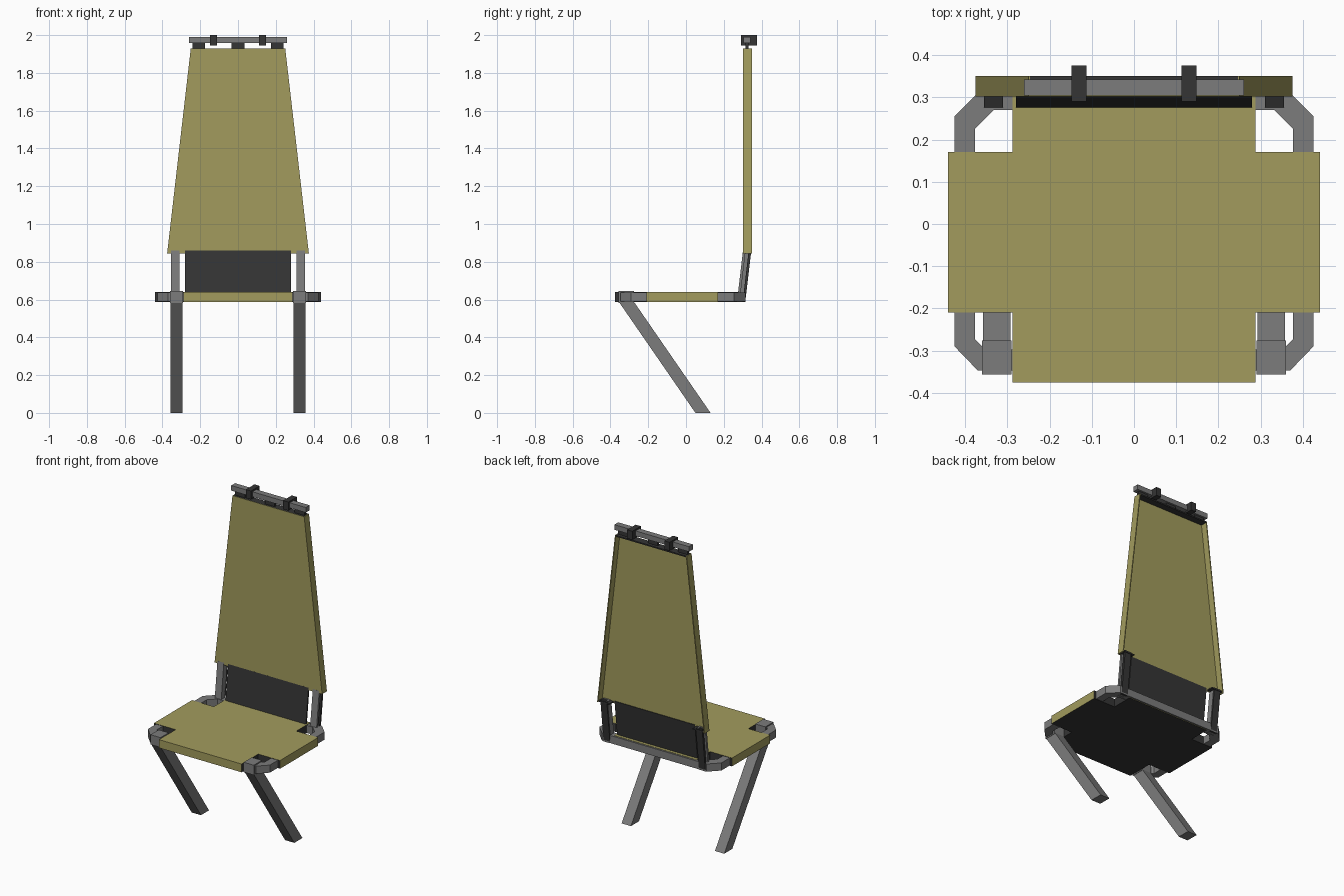
import bpy, bmesh

if "Cube" in bpy.data.objects:
    bpy.data.objects.remove(bpy.data.objects["Cube"])

def material(name, rgb):
    m = bpy.data.materials.new(name)
    m.diffuse_color = (*rgb, 1)
    m.use_nodes = True
    m.node_tree.nodes["Principled BSDF"].inputs["Base Color"].default_value = m.diffuse_color
    return m

OLIVE = material("olive_fabric", (0.36, 0.33, 0.11))
DARK = material("dark_metal", (0.035, 0.035, 0.035))
GREY = material("grey_metal", (0.2, 0.2, 0.2))

def finish(name, bm, *mats):
    bmesh.ops.recalc_face_normals(bm, faces=bm.faces)
    me = bpy.data.meshes.new(name)
    bm.to_mesh(me)
    bm.free()
    for m in mats:
        me.materials.append(m)
    ob = bpy.data.objects.new(name, me)
    bpy.context.collection.objects.link(ob)
    return ob

def prism(name, pts, vec, mat):
    """Extrude a closed 3D polygon along vec."""
    bm = bmesh.new()
    f = bm.faces.new([bm.verts.new(p) for p in pts])
    r = bmesh.ops.extrude_face_region(bm, geom=[f])
    bmesh.ops.translate(bm, vec=vec, verts=[v for v in r["geom"] if isinstance(v, bmesh.types.BMVert)])
    return finish(name, bm, mat)

def box(name, x0, x1, y0, y1, z0, z1, mat):
    return prism(name, [(x0, y0, z0), (x1, y0, z0), (x1, y1, z0), (x0, y1, z0)], (0, 0, z1 - z0), mat)

def side_prism(name, x0, x1, yz, mat):
    """Side profile (y, z) extruded across x."""
    return prism(name, [(x0, y, z) for y, z in yz], (x1 - x0, 0, 0), mat)

def mirrored(half):
    return half + [(-x, y) for x, y in reversed(half)]

# Seat: cross-shaped cushion, dark underside and corner cut-outs
Z0, Z1 = 0.588, 0.64
outline = mirrored([(0.288, -0.375), (0.288, -0.21), (0.44, -0.21),
                    (0.44, 0.17), (0.288, 0.17), (0.288, 0.305)])
bm = bmesh.new()
top = bm.faces.new([bm.verts.new((x, y, Z1)) for x, y in outline])
r = bmesh.ops.extrude_face_region(bm, geom=[top])
bmesh.ops.translate(bm, vec=(0, 0, Z0 - Z1), verts=[v for v in r["geom"] if isinstance(v, bmesh.types.BMVert)])
bmesh.ops.recalc_face_normals(bm, faces=bm.faces)
for f in bm.faces:
    c = f.calc_center_median()
    notch = 0.28 < abs(c.x) < 0.43 and abs(f.normal.z) < 0.5
    f.material_index = 1 if notch or f.normal.z < -0.5 else 0
finish("seat", bm, OLIVE, DARK)

# Seat frame: octagonal ring of square tube
outer = mirrored([(0.37, -0.347), (0.425, -0.29), (0.425, 0.255), (0.365, 0.315)])
inner = mirrored([(0.352, -0.297), (0.377, -0.272), (0.377, 0.225), (0.332, 0.27)])
bm = bmesh.new()
loops = [[bm.verts.new((x, y, z)) for x, y in pts]
         for pts, z in ((outer, Z0 + 0.002), (outer, Z1 - 0.002), (inner, Z1 - 0.002), (inner, Z0 + 0.002))]
n = len(outer)
for a in range(4):
    p, q = loops[a], loops[(a + 1) % 4]
    for i in range(n):
        j = (i + 1) % n
        bm.faces.new((p[i], p[j], q[j], q[i]))
finish("seat_frame", bm, GREY)

# Back posts: leaning channel sections open to the outside
def lean(a, b, z0=Z0, z1=0.86):
    """Leaning slab profile; a and b are depths from the post front."""
    y = lambda z: 0.27 + (z - 0.59) * 0.118
    return [(y(z0) + a, z0), (y(z0) + b, z0), (y(z1) + b, z1), (y(z1) + a, z1)]

for s, side in ((-1, "left"), (1, "right")):
    # Front leg raked backwards, with its clamp on the frame
    side_prism("leg_" + side, s * 0.293, s * 0.358,
               [(-0.357, 0.59), (-0.277, 0.59), (0.13, 0), (0.05, 0)], GREY)
    box("leg_clamp_" + side, s * 0.29, s * 0.36, -0.357, -0.276, 0.583, 0.645, GREY)
    side_prism("post_front_" + side, s * 0.31, s * 0.355, lean(0, 0.014), GREY)
    side_prism("post_rear_" + side, s * 0.31, s * 0.355, lean(0.03, 0.044), DARK)
    side_prism("post_web_" + side, s * 0.31, s * 0.322, lean(0.012, 0.032), GREY)
    box("post_cap_" + side, s * 0.29, s * 0.366, 0.305, 0.348, 0.848, 0.856, DARK)

# Lumbar panel between the posts
side_prism("lumbar_panel", -0.28, 0.28, lean(0.0, 0.01, 0.635, 0.86), DARK)

# Backrest: tapered shell, open at the rear
B, T, F, R, t = 0.845, 1.93, 0.302, 0.35, 0.006
prism("backrest_front", [(-0.375, F, B), (0.375, F, B), (0.25, F, T), (-0.25, F, T)], (0, t, 0), OLIVE)
for s, side in ((-1, "left"), (1, "right")):
    prism("backrest_side_" + side,
          [(s * 0.375, F, B), (s * 0.25, F, T), (s * (0.25 - t), F, T), (s * (0.375 - t), F, B)],
          (0, R - F, 0), OLIVE)
box("backrest_top_bar", -0.246, 0.246, F + 0.002, R, T - 0.008, T, DARK)

# Top rail with its mounts and clips
box("top_rail", -0.26, 0.26, 0.304, 0.342, 1.958, 1.99, GREY)
for i, x in enumerate((-0.208, 0, 0.208)):
    box(f"rail_mount_{i}", x - 0.034, x + 0.034, 0.316, 0.33, T - 0.004, 1.96, DARK)
for s, side in ((-1, "left"), (1, "right")):
    box("rail_clip_" + side, s * 0.112, s * 0.148, 0.29, 0.375, 1.946, 2.0, DARK)
